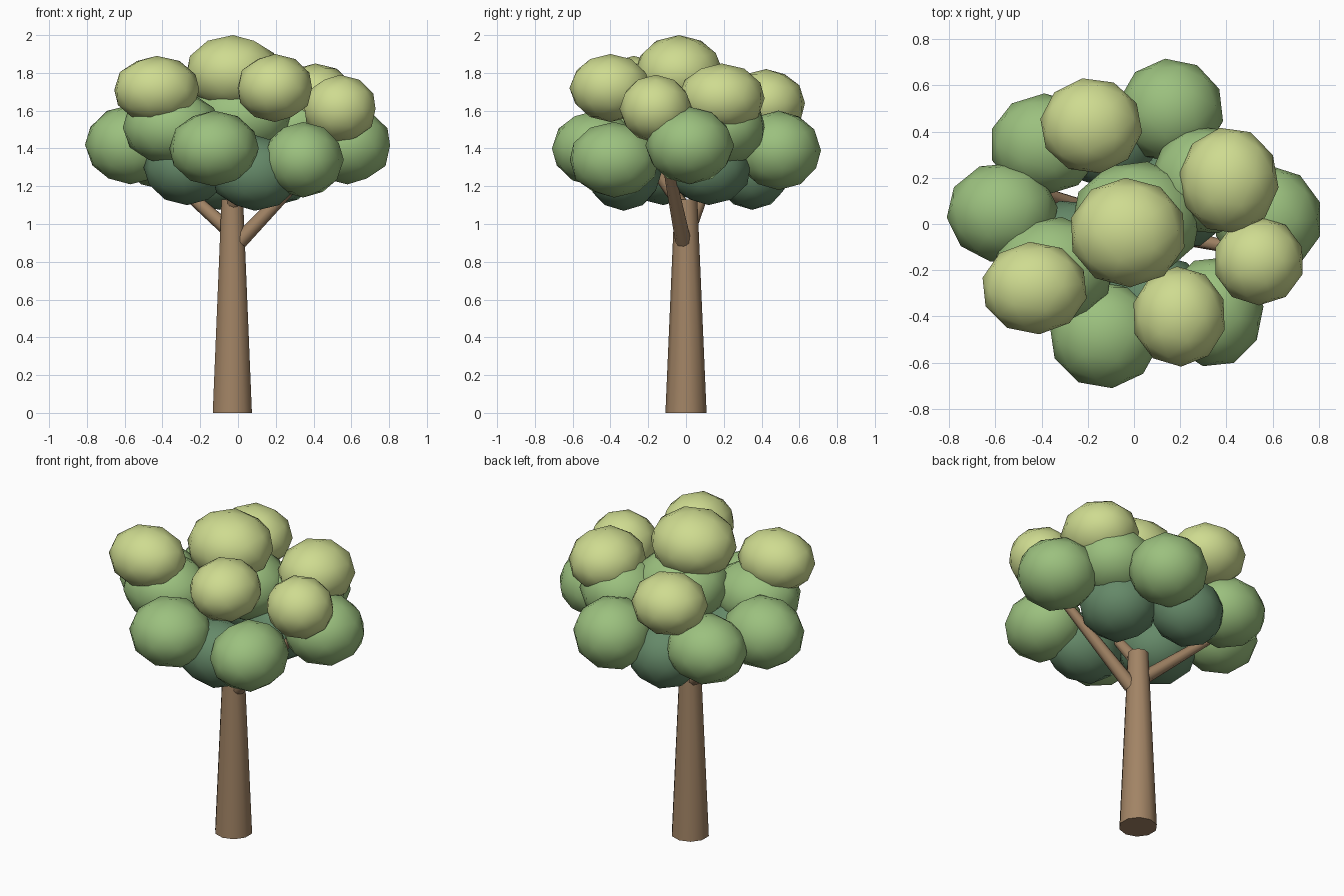
import bpy, bmesh, math, random
from mathutils import Vector, Matrix

if "Cube" in bpy.data.objects:
    bpy.data.objects.remove(bpy.data.objects["Cube"])

random.seed(4)


def material(name, rgb):
    m = bpy.data.materials.new(name)
    m.diffuse_color = (*rgb, 1)
    m.use_nodes = True
    m.node_tree.nodes["Principled BSDF"].inputs["Base Color"].default_value = m.diffuse_color
    return m


BARK = material("bark", (0.36, 0.23, 0.13))
DARK = material("leaf_dark", (0.13, 0.25, 0.14))
MID = material("leaf_mid", (0.33, 0.53, 0.21))
LIGHT = material("leaf_light", (0.62, 0.71, 0.28))


def finish(name, bm, mat, angle):
    me = bpy.data.meshes.new(name)
    bm.to_mesh(me)
    bm.free()
    ob = bpy.data.objects.new(name, me)
    bpy.context.collection.objects.link(ob)
    me.materials.append(mat)
    bpy.ops.object.select_all(action='DESELECT')
    ob.select_set(True)
    bpy.context.view_layer.objects.active = ob
    bpy.ops.object.shade_smooth_by_angle(angle=math.radians(angle))
    return ob


def limb(name, a, b, r1, r2, sides):
    """Tapered cylinder from a to b."""
    a, b = Vector(a), Vector(b)
    d = b - a
    rot = Vector((0, 0, 1)).rotation_difference(d).to_matrix().to_4x4()
    bm = bmesh.new()
    bmesh.ops.create_cone(bm, cap_ends=True, segments=sides, radius1=r1, radius2=r2,
                          depth=d.length, matrix=Matrix.Translation((a + b) / 2) @ rot)
    finish(name, bm, BARK, 50)


def clump(name, centre, radii, mat):
    """Low-poly leaf ball whose extents match the given radii."""
    bm = bmesh.new()
    bmesh.ops.create_icosphere(bm, subdivisions=2, radius=1,
                               matrix=Matrix.Rotation(random.uniform(0, math.tau), 4, 'Z'))
    ext = [max(abs(v.co[i]) for v in bm.verts) for i in range(3)]
    for v in bm.verts:
        v.co = Vector([centre[i] + v.co[i] * radii[i] / ext[i] for i in range(3)])
    finish(name, bm, mat, 60)


# Trunk and branches
limb("trunk", (-0.03, 0, 0), (-0.03, 0, 1.13), 0.109, 0.06, 10)
limb("branch_right", (0.01, -0.015, 0.91), (0.46, -0.11, 1.38), 0.042, 0.025, 8)
limb("branch_left", (-0.04, 0.01, 0.96), (-0.47, 0.16, 1.34), 0.04, 0.024, 8)
limb("branch_front", (-0.03, 0, 1.07), (0.0, -0.22, 1.36), 0.04, 0.024, 8)

# Foliage: (centre), (radii)
lower = [
    ((-0.27, -0.12, 1.30), (0.23, 0.22, 0.20)),
    ((0.09, -0.33, 1.27), (0.23, 0.20, 0.20)),
    ((-0.10, 0.35, 1.275), (0.21, 0.20, 0.20)),
    ((0.21, 0.12, 1.30), (0.22, 0.22, 0.20)),
]
middle = [
    ((-0.57, 0.05, 1.42), (0.24, 0.213, 0.21)),
    ((-0.385, 0.345, 1.38), (0.23, 0.22, 0.20)),
    ((0.16, 0.49, 1.39), (0.225, 0.225, 0.21)),
    ((0.58, 0.02, 1.415), (0.225, 0.235, 0.205)),
    ((0.345, -0.38, 1.34), (0.215, 0.235, 0.20)),
    ((-0.127, -0.48, 1.40), (0.237, 0.23, 0.20)),
    ((0.31, 0.19, 1.51), (0.24, 0.23, 0.20)),
    ((-0.35, -0.20, 1.51), (0.26, 0.23, 0.20)),
    ((0.01, 0.02, 1.56), (0.28, 0.25, 0.21)),
]
upper = [
    ((-0.027, -0.037, 1.80), (0.245, 0.237, 0.20)),
    ((-0.43, -0.277, 1.71), (0.225, 0.20, 0.18)),
    ((-0.185, 0.425, 1.64), (0.22, 0.205, 0.18)),
    ((0.41, 0.188, 1.665), (0.215, 0.228, 0.185)),
    ((0.195, -0.40, 1.72), (0.197, 0.217, 0.18)),
    ((0.54, -0.16, 1.61), (0.188, 0.192, 0.18)),
]
for label, group, mat in (("lower", lower, DARK), ("middle", middle, MID), ("upper", upper, LIGHT)):
    for i, (c, r) in enumerate(group, 1):
        clump(f"{label}_foliage_{i}", c, r, mat)
